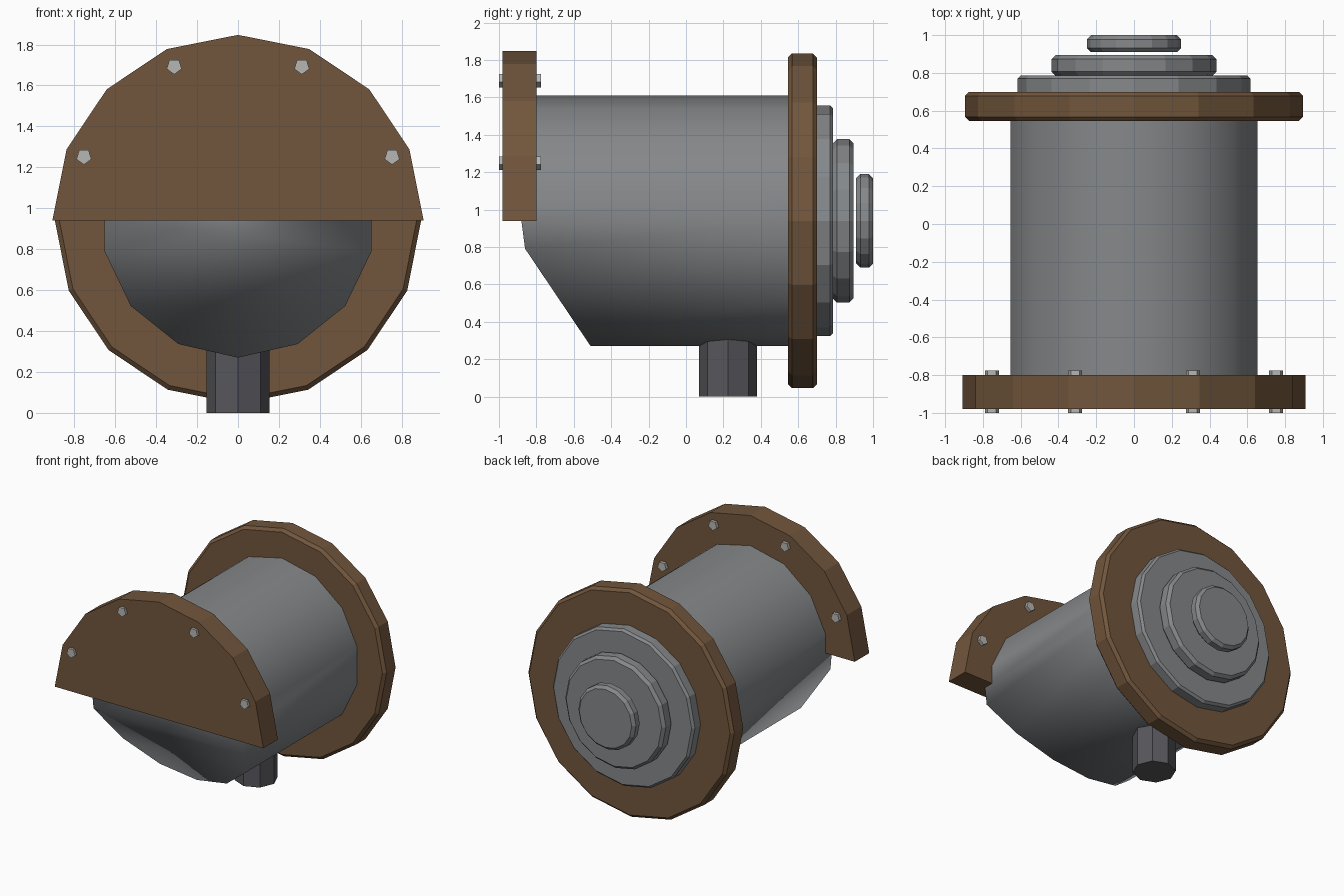
import bpy, bmesh, math

if "Cube" in bpy.data.objects:
    bpy.data.objects.remove(bpy.data.objects["Cube"])

CZ = 0.94  # height of the main axis


def material(name, rgb):
    m = bpy.data.materials.new(name)
    m.diffuse_color = (*rgb, 1)
    m.use_nodes = True
    m.node_tree.nodes["Principled BSDF"].inputs["Base Color"].default_value = m.diffuse_color
    return m


STEEL = material("steel grey", (0.235, 0.245, 0.255))
RUST = material("rust brown", (0.165, 0.092, 0.045))
DARK = material("dark grey", (0.095, 0.095, 0.107))
BOLT = material("light grey", (0.47, 0.47, 0.46))


def finish(name, bm, mat):
    bmesh.ops.recalc_face_normals(bm, faces=bm.faces)
    me = bpy.data.meshes.new(name)
    bm.to_mesh(me)
    bm.free()
    me.materials.append(mat)
    ob = bpy.data.objects.new(name, me)
    bpy.context.collection.objects.link(ob)
    return ob


def circle(n, r, start):
    return [(r * math.cos(start + math.tau * i / n),
             r * math.sin(start + math.tau * i / n)) for i in range(n)]


def lathe(name, profile, n, mat, centre=(0, CZ), start=math.pi / 2, upright=False):
    """Closed turned part; profile is (position along axis, radius)."""
    bm = bmesh.new()
    rings = []
    for t, r in profile:
        pts = [(centre[0] + a, centre[1] + b) for a, b in circle(n, r, start)]
        rings.append([bm.verts.new((a, b, t) if upright else (a, t, b)) for a, b in pts])
    for lo, hi in zip(rings, rings[1:]):
        for i in range(n):
            j = (i + 1) % n
            bm.faces.new((lo[i], lo[j], hi[j], hi[i]))
    bm.faces.new(rings[0])
    bm.faces.new(rings[-1])
    return finish(name, bm, mat)


def disc(name, y0, y1, r, bevel, mat):
    return lathe(name, [(y0, r - bevel), (y0 + bevel, r), (y1 - bevel, r), (y1, r - bevel)], 16, mat)


# main drum: 14 sides, its lower front cut away at a slant
def front_y(z):
    if z > CZ - 0.001:
        return -0.88
    return -0.51 - 0.35 * (z - 0.27) / 0.52


half = [(0.67 * math.sin(math.tau * i / 14), CZ - 0.67 * math.cos(math.tau * i / 14))
        for i in range(8)]
half.insert(4, (half[3][0], CZ))
outline = half + [(-x, z) for x, z in half[-2:0:-1]]
n = len(outline)
bm = bmesh.new()
front = [bm.verts.new((x, front_y(z), z)) for x, z in outline]
back = [bm.verts.new((x, 0.62, z)) for x, z in outline]
for i in range(n):
    j = (i + 1) % n
    bm.faces.new((front[i], front[j], back[j], back[i])).smooth = True
bm.faces.new((front[0], front[1], front[-1])).smooth = True
for i in range(1, 4):
    bm.faces.new((front[i], front[i + 1], front[n - i - 1], front[n - i])).smooth = True
bm.faces.new(front[4:n - 3])
bm.faces.new(back)
finish("drum", bm, STEEL)

# half-round front plate
bm = bmesh.new()
arc = [(0.907 * math.cos(math.pi * i / 8), CZ + 0.907 * math.sin(math.pi * i / 8)) for i in range(9)]
a = [bm.verts.new((x, -0.98, z)) for x, z in arc]
b = [bm.verts.new((x, -0.80, z)) for x, z in arc]
bm.faces.new(a)
bm.faces.new(b)
for i in range(9):
    j = (i + 1) % 9
    bm.faces.new((a[i], a[j], b[j], b[i]))
finish("front_plate", bm, RUST)

# bolts through the front plate
for k, deg in enumerate((22.5, 67.5, 112.5, 157.5)):
    t = math.radians(deg)
    lathe(f"bolt_{k + 1}", [(-1.0, 0.039), (-0.775, 0.039)], 5, BOLT,
          (0.815 * math.cos(t), CZ + 0.815 * math.sin(t)), -math.pi / 2)

# rear flange and stepped end caps
disc("rear_flange", 0.545, 0.70, 0.895, 0.022, RUST)
disc("end_cap_large", 0.68, 0.787, 0.617, 0.017, STEEL)
disc("end_cap_middle", 0.785, 0.895, 0.437, 0.022, STEEL)
disc("end_cap_small", 0.91, 1.0, 0.25, 0.022, STEEL)

# drain pipe underneath
lathe("drain_pipe", [(0, 0.155), (0.4, 0.155)], 8, DARK, (0, 0.225), 0, True)
